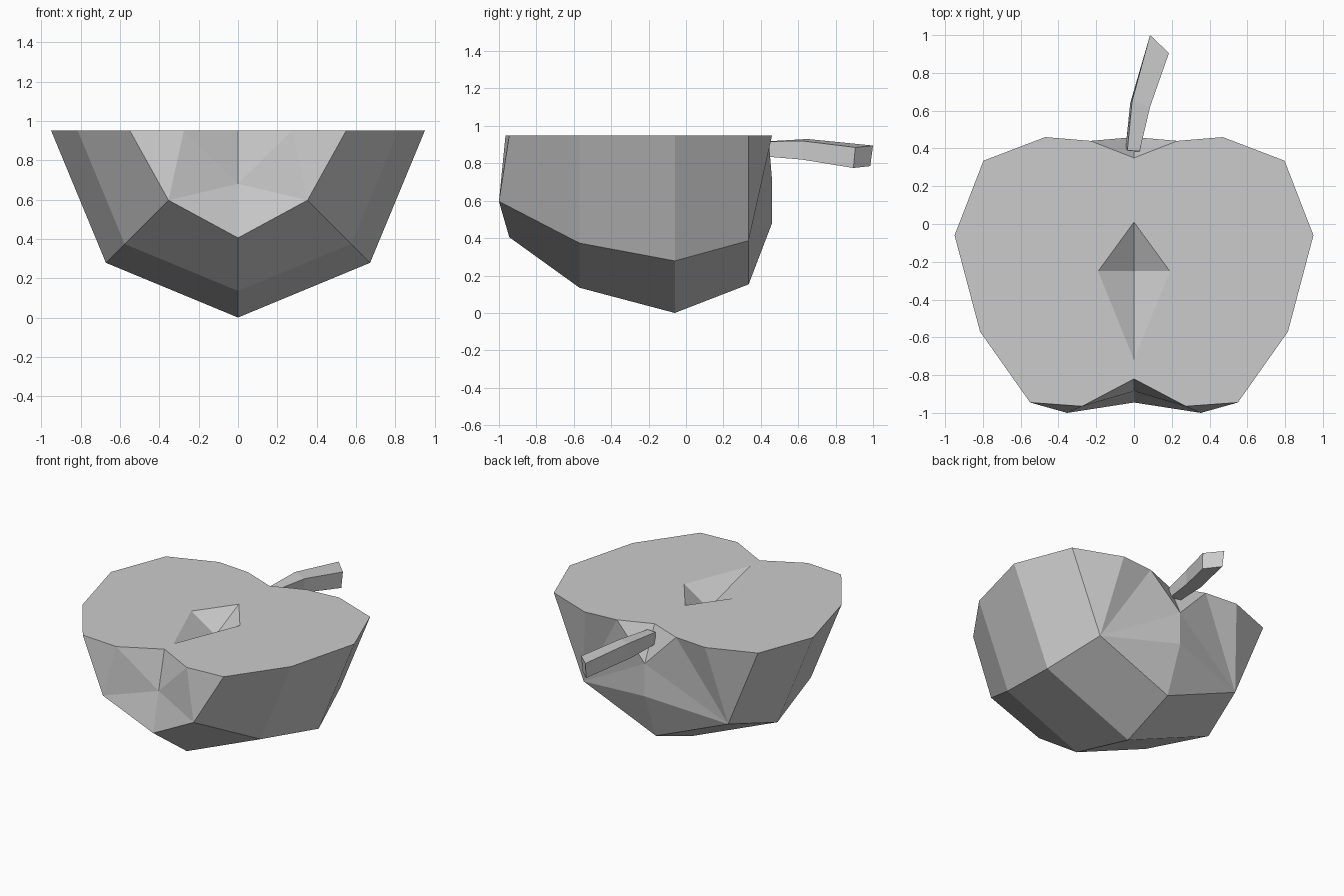
import bpy, bmesh
from math import cos, sin, radians
from mathutils import Matrix

cube = bpy.data.objects.get("Cube")
if cube:
    bpy.data.objects.remove(cube, do_unlink=True)

CUT = 0.95  # height of the flat cut through the fruit

grey = bpy.data.materials.new("plain_grey")
grey.use_nodes = True
grey.diffuse_color = (0.6, 0.6, 0.6, 1)
grey.node_tree.nodes["Principled BSDF"].inputs["Base Color"].default_value = (0.6, 0.6, 0.6, 1)


def finish(bm, name):
    bmesh.ops.recalc_face_normals(bm, faces=bm.faces[:])
    mesh = bpy.data.meshes.new(name)
    bm.to_mesh(mesh)
    bm.free()
    mesh.materials.append(grey)
    obj = bpy.data.objects.new(name, mesh)
    bpy.context.collection.objects.link(obj)
    return obj


# Halved fruit: one side of an eight-sided turned form lying along y, then mirrored
bm = bmesh.new()


def point(angle, r, y):
    a = radians(angle)
    x = 0 if angle == 90 else r * cos(a)
    return bm.verts.new((x, y, CUT - r * sin(a)))


def fan(hub, rim):
    for p, q in zip(rim, rim[1:]):
        bm.faces.new((hub, p, q))


# Body rings, front to back
rings = [[point(0, 0.55, -0.945), point(45, 0.5, -1.0), point(90, 0.545, -0.945)]]
for r, y in ((0.815, -0.57), (0.95, -0.06), (0.797, 0.335)):
    rings.append([point(a, r, y) for a in (0, 45, 90)])
for near, far in zip(rings, rings[1:]):
    for i in range(2):
        bm.faces.new((near[i], near[i + 1], far[i + 1], far[i]))

# Front end with its dimple
front_rim, front_low = point(0, 0.275, -0.965), point(90, 0.27, -0.885)
front_apex = point(90, 0, -0.82)
fan(rings[0][1], [rings[0][0], front_rim, front_low, rings[0][2]])
bm.faces.new((front_rim, front_apex, front_low))

# Back end with the stem dimple
back_out, back_rim = point(0, 0.47, 0.46), point(0, 0.23, 0.44)
back_low, back_base = point(90, 0.24, 0.46), point(90, 0.47, 0.46)
back_apex = point(90, 0, 0.35)
fan(rings[3][1], [rings[3][0], back_out, back_rim, back_low, back_base, rings[3][2]])
bm.faces.new((back_rim, back_apex, back_low))

# Seed hollow and the flat cut around it
pit = [point(90, 0, -0.72), point(0, 0.19, -0.25), point(90, 0, 0.01)]
fan(point(90, 0.12, -0.25), pit)
bm.faces.new([back_apex, back_rim, back_out] + [ring[0] for ring in reversed(rings)]
             + [front_rim, front_apex] + pit)

bmesh.ops.mirror(bm, geom=bm.verts[:] + bm.edges[:] + bm.faces[:],
                 matrix=Matrix.Identity(4), merge_dist=0.001, axis='X')
finish(bm, "fruit_half")

# Stem: a bent four-sided bar
bm = bmesh.new()
sections = [
    ((-0.035, 0.39, 0.915), (0.03, 0.385, 0.915), (0.03, 0.38, 0.84), (-0.045, 0.40, 0.84)),
    ((-0.01, 0.65, 0.93), (0.085, 0.62, 0.92), (0.08, 0.62, 0.82), (-0.02, 0.64, 0.825)),
    ((0.085, 1.0, 0.895), (0.185, 0.905, 0.885), (0.18, 0.895, 0.775), (0.09, 0.985, 0.785)),
]
loops = [[bm.verts.new(p) for p in s] for s in sections]
for a, b in zip(loops, loops[1:]):
    for i in range(4):
        j = (i + 1) % 4
        bm.faces.new((a[i], a[j], b[j], b[i]))
bm.faces.new(loops[0])
bm.faces.new(loops[-1])
finish(bm, "stem")
